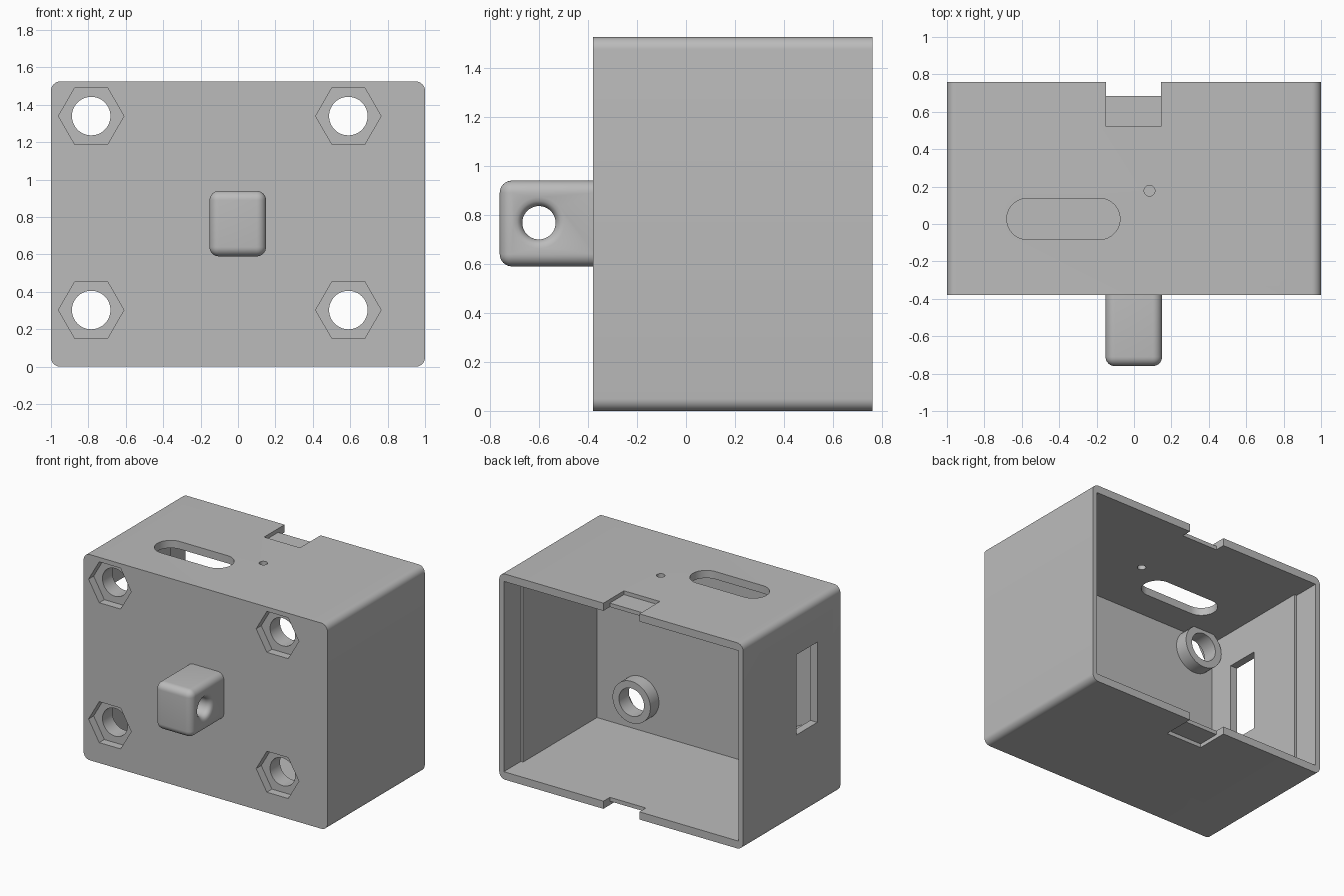
import bpy, bmesh
from math import pi, radians
from mathutils import Matrix, Vector

cube = bpy.data.objects.get("Cube")
if cube:
    bpy.data.objects.remove(cube, do_unlink=True)

# One plain grey plastic
grey = bpy.data.materials.new("grey_plastic")
grey.use_nodes = True
grey.diffuse_color = (0.5, 0.5, 0.5, 1)
grey.node_tree.nodes["Principled BSDF"].inputs["Base Color"].default_value = (0.5, 0.5, 0.5, 1)

WIDTH, HEIGHT = 2.0, 1.525
FRONT, BACK = -0.38, 0.76
WALL, RIM, PLATE = 0.057, 0.038, 0.076
TURN = {"x": Matrix.Rotation(pi / 2, 4, "Y"),
        "y": Matrix.Rotation(pi / 2, 4, "X"),
        "z": Matrix.Identity(4)}


def finish(name, bm):
    bmesh.ops.recalc_face_normals(bm, faces=bm.faces)
    mesh = bpy.data.meshes.new(name)
    bm.to_mesh(mesh)
    bm.free()
    mesh.materials.append(grey)
    obj = bpy.data.objects.new(name, mesh)
    bpy.context.collection.objects.link(obj)
    return obj


def block(name, x, y, z, round_axis=None, radius=0, segments=8):
    """Box between limits; rounds edges along one axis, or all of them."""
    bm = bmesh.new()
    bmesh.ops.create_cube(bm, size=1)
    for v in bm.verts:
        v.co = Vector([lo if c < 0 else hi for c, (lo, hi) in zip(v.co, (x, y, z))])
    if radius:
        edges = [e for e in bm.edges if round_axis is None or
                 abs((e.verts[0].co - e.verts[1].co).normalized()[round_axis]) > 0.9]
        bmesh.ops.bevel(bm, geom=edges, offset=radius, segments=segments,
                        profile=0.5, affect="EDGES")
    return finish(name, bm)


def rod(name, centre, radius, length, axis, sides=48):
    bm = bmesh.new()
    bmesh.ops.create_cone(bm, cap_ends=True, segments=sides, radius1=radius,
                          radius2=radius, depth=length,
                          matrix=Matrix.Translation(centre) @ TURN[axis])
    return finish(name, bm)


def combine(target, tool, operation="DIFFERENCE"):
    mod = target.modifiers.new(operation.lower(), "BOOLEAN")
    mod.operation, mod.object, mod.solver = operation, tool, "EXACT"
    bpy.context.view_layer.objects.active = target
    bpy.ops.object.modifier_apply(modifier=mod.name)
    bpy.data.objects.remove(tool, do_unlink=True)


def smooth(obj):
    bpy.ops.object.select_all(action="DESELECT")
    obj.select_set(True)
    bpy.context.view_layer.objects.active = obj
    bpy.ops.object.shade_smooth_by_angle(angle=radians(30))


# Open-backed case with rounded long edges
half = WIDTH / 2
inside = FRONT + PLATE
case = block("case", (-half, half), (FRONT, BACK), (0, HEIGHT), 1, 0.05)
combine(case, block("cavity", (WALL - half, half - WALL), (inside, 1), (WALL, HEIGHT - WALL)))
# Lid grooves in the side walls near the opening
combine(case, block("lid_groove", (RIM - half, half - RIM), (0.56, 1), (WALL, HEIGHT - WALL)))

# Screw bosses with nut pockets
for x in (-0.785, 0.59):
    for z in (0.303, 1.34):
        combine(case, rod("boss", (x, inside + 0.04, z), 0.155, 0.12, "y"), "UNION")
        combine(case, rod("screw_hole", (x, -0.3, z), 0.103, 0.6, "y"))
        bm = bmesh.new()
        bmesh.ops.create_cone(bm, cap_ends=True, segments=6, radius1=0.175, radius2=0.175,
                              depth=0.12, matrix=Matrix.Translation((x, FRONT, z))
                              @ TURN["y"] @ Matrix.Rotation(pi / 2, 4, "Z"))
        combine(case, finish("nut_pocket", bm))

# Latch notches at the back of the top and bottom walls
for z in (0, HEIGHT):
    combine(case, block("latch_recess", (-0.15, 0.145), (0.52, 1), (z - 0.028, z + 0.028)))
    combine(case, block("latch_notch", (-0.15, 0.145), (0.685, 1), (z - 0.1, z + 0.1)))

# Top slot, pin hole, side window
combine(case, block("top_slot", (-0.68, -0.075), (-0.083, 0.137),
                    (HEIGHT - 0.2, HEIGHT + 0.2), 2, 0.1095, 16))
combine(case, rod("pin_hole", (0.083, 0.178, HEIGHT), 0.029, 0.4, "z", 24))
combine(case, block("side_window", (-half - 0.2, -half + 0.2), (-0.11, 0.135), (0.615, 1.21)))
smooth(case)

# Rounded mounting lug, rooted in the front plate
lug = block("mounting_lug", (-0.152, 0.15), (-0.76, -0.32), (0.59, 0.94), None, 0.05)
# Flared cross hole, as a spun profile with rounded mouths
bm = bmesh.new()
mouth = 0.04
profile = [(0, 0)]
arc = [(mouth * i / 8) for i in range(9)]
profile += [(0.068, 0)]
for d in arc:
    flare = mouth - (mouth ** 2 - d ** 2) ** 0.5
    profile.append((0.068 + flare, 0.151 - mouth + d))
profile += [(0.068 + mouth, 0.2), (0, 0.2)]
full = [(r, -h) for r, h in reversed(profile[2:])] + profile[2:]
verts = [bm.verts.new((r, 0, h)) for r, h in full]
edges = [bm.edges.new(pair) for pair in zip(verts, verts[1:])]
bmesh.ops.spin(bm, geom=verts + edges, cent=(0, 0, 0), axis=(0, 0, 1),
               angle=2 * pi, steps=48)
bmesh.ops.remove_doubles(bm, verts=bm.verts, dist=0.0001)
bmesh.ops.transform(bm, verts=bm.verts, matrix=Matrix.Translation((0, -0.6, 0.768)) @ TURN["x"])
combine(lug, finish("cross_hole", bm))
smooth(lug)
